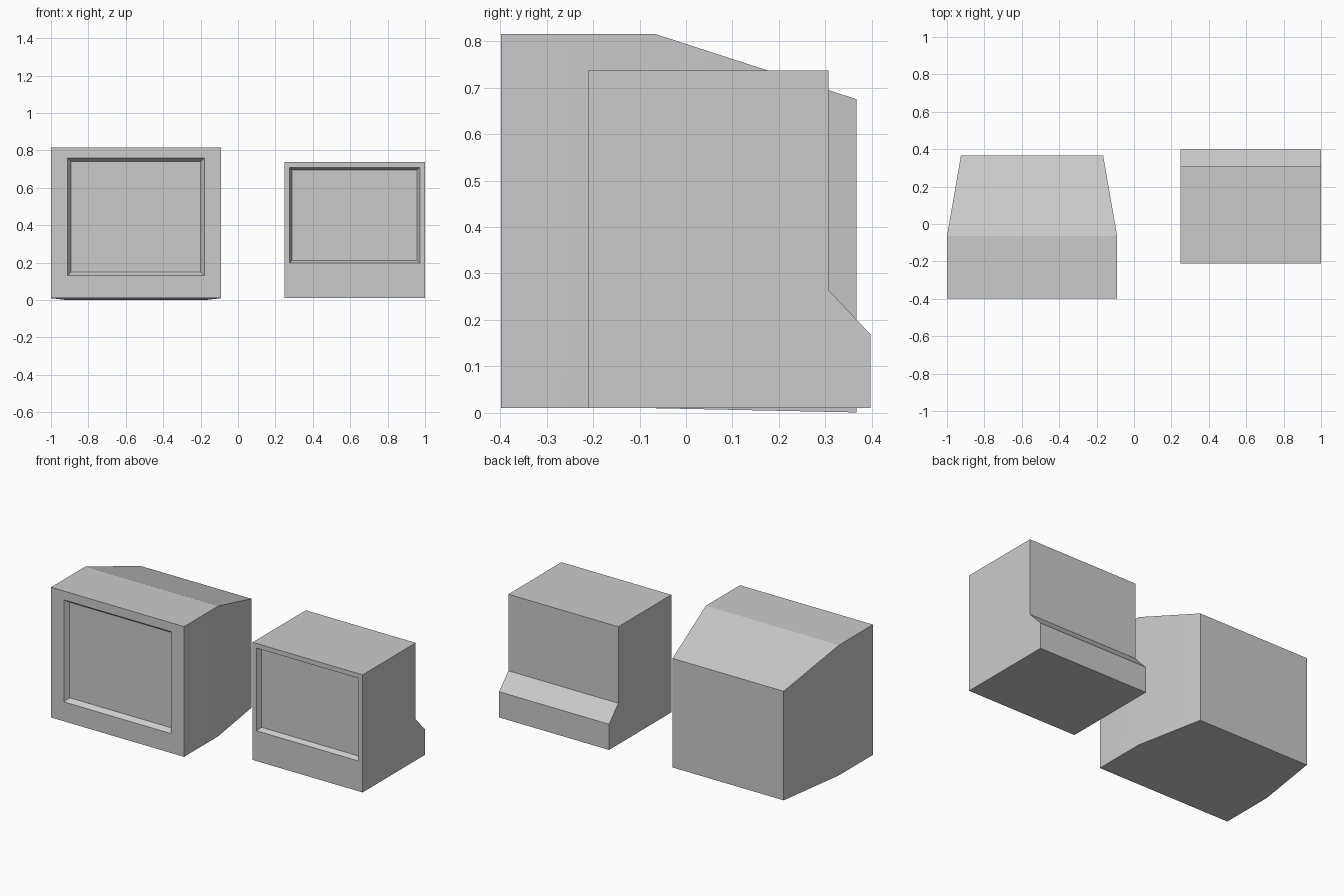
import bpy, bmesh, math

if "Cube" in bpy.data.objects:
    bpy.data.objects.remove(bpy.data.objects["Cube"])


def recess_screen(bm, opening, screen, depth):
    """Inset the front face twice: to the bezel opening, then back to the glass."""
    bm.normal_update()
    face = min(bm.faces, key=lambda f: f.calc_center_median().y)
    front_y = face.calc_center_median().y
    for (x0, x1, z0, z1), y in ((opening, front_y), (screen, front_y + depth)):
        bmesh.ops.inset_individual(bm, faces=[face], thickness=0.01)
        mid = face.calc_center_bounds()
        for v in face.verts:
            v.co = (x0 if v.co.x < mid.x else x1, y, z0 if v.co.z < mid.z else z1)


def finish(bm, name):
    bmesh.ops.recalc_face_normals(bm, faces=bm.faces)
    mesh = bpy.data.meshes.new(name)
    bm.to_mesh(mesh)
    bm.free()
    obj = bpy.data.objects.new(name, mesh)
    bpy.context.collection.objects.link(obj)
    return obj


# Large television: rectangles lofted from front to narrow back
bm = bmesh.new()
sections = [(-0.398, -1.0, -0.09, 0.01, 0.815),
            (-0.065, -1.0, -0.09, 0.01, 0.815),
            (0.367, -0.925, -0.165, 0.001, 0.675)]
rings = [[bm.verts.new((x, y, z)) for x, z in ((x0, z0), (x1, z0), (x1, z1), (x0, z1))]
         for y, x0, x1, z0, z1 in sections]
for a, b in zip(rings, rings[1:]):
    for i in range(4):
        j = (i + 1) % 4
        bm.faces.new((a[i], a[j], b[j], b[i]))
bm.faces.new(rings[0])
bm.faces.new(rings[-1][::-1])
bmesh.ops.recalc_face_normals(bm, faces=bm.faces)
recess_screen(bm, (-0.912, -0.18, 0.13, 0.76), (-0.892, -0.2, 0.15, 0.74), 0.028)
large = finish(bm, "large_television")

# Small television: side profile extruded across x
bm = bmesh.new()
profile = [(-0.211, 0.01), (0.397, 0.01), (0.397, 0.169), (0.307, 0.264), (0.307, 0.737)]
profile.append((-0.211, 0.737))
side = bm.faces.new([bm.verts.new((0.248, y, z)) for y, z in profile])
ext = bmesh.ops.extrude_face_region(bm, geom=[side], use_keep_orig=True)
bmesh.ops.translate(bm, vec=(0.752, 0, 0),
                    verts=[g for g in ext["geom"] if isinstance(g, bmesh.types.BMVert)])
bmesh.ops.recalc_face_normals(bm, faces=bm.faces)
recess_screen(bm, (0.275, 0.972, 0.197, 0.708), (0.289, 0.957, 0.212, 0.694), 0.028)
finish(bm, "small_television")

# Soften only the shallow side bends of the large cabinet
bpy.context.view_layer.objects.active = large
large.select_set(True)
bpy.ops.object.shade_smooth_by_angle(angle=math.radians(15))
